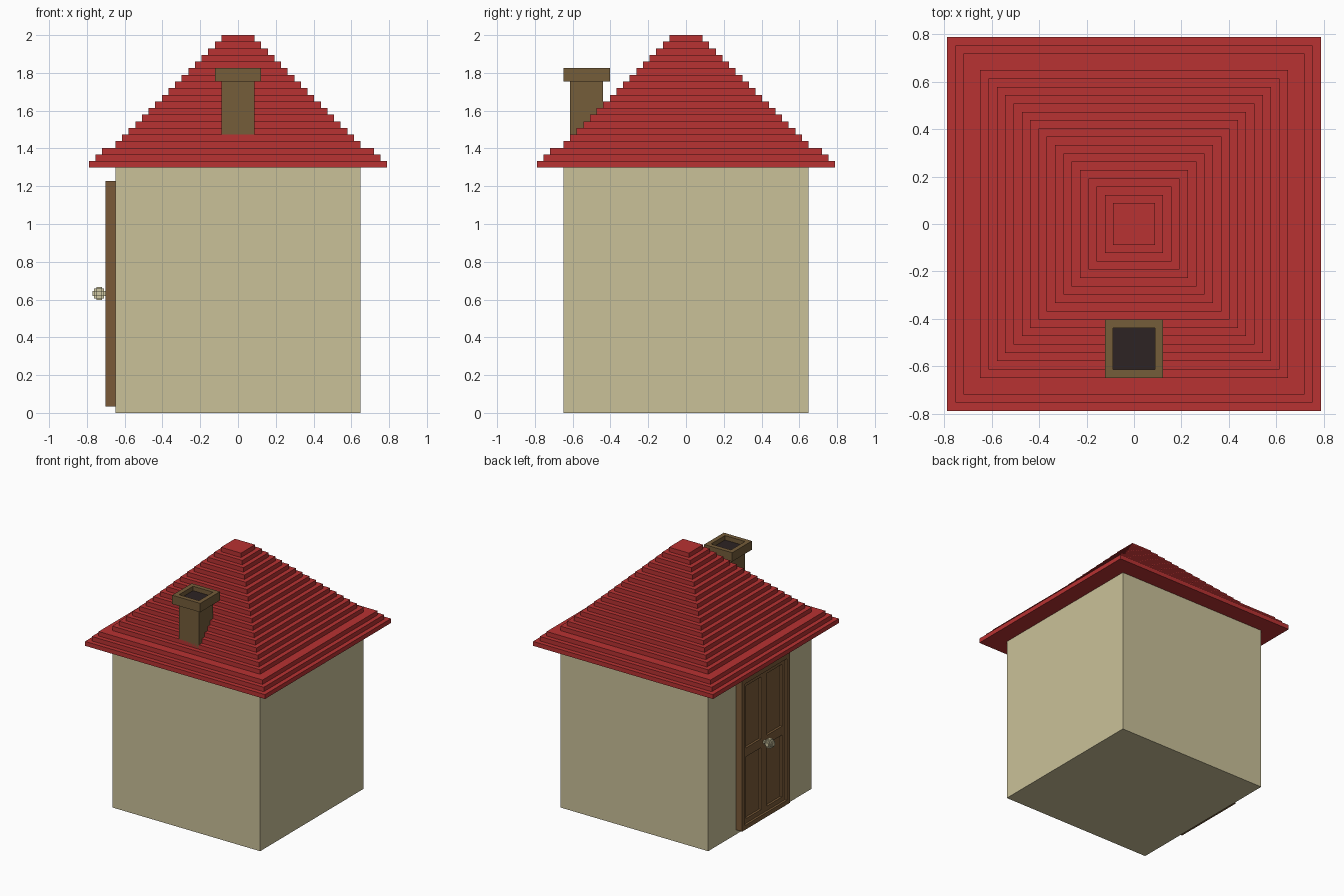
import bpy, bmesh

if "Cube" in bpy.data.objects:
    bpy.data.objects.remove(bpy.data.objects["Cube"])

U = 2 / 57  # stepping unit of the blocky model


def material(name, r, g, b):
    m = bpy.data.materials.new(name)
    lin = [((c / 255 + 0.055) / 1.055) ** 2.4 for c in (r, g, b)]
    m.diffuse_color = (*lin, 1)
    m.use_nodes = True
    m.node_tree.nodes["Principled BSDF"].inputs["Base Color"].default_value = m.diffuse_color
    return m


WALL = material("wall_cream", 202, 193, 153)
ROOF = material("roof_red", 184, 50, 50)
BRICK = material("chimney_brown", 117, 93, 58)
WOOD = material("door_brown", 122, 90, 56)
SOOT = material("soot_dark", 45, 35, 36)
KNOB = material("knob_pale", 208, 200, 162)


def finish(name, bm, mat):
    bmesh.ops.recalc_face_normals(bm, faces=bm.faces)
    me = bpy.data.meshes.new(name)
    bm.to_mesh(me)
    bm.free()
    me.materials.append(mat)
    ob = bpy.data.objects.new(name, me)
    bpy.context.collection.objects.link(ob)
    return ob


def boxes(name, mat, *specs):
    """One object from boxes given as (x0, x1, y0, y1, z0, z1) in units U."""
    bm = bmesh.new()
    for x0, x1, y0, y1, z0, z1 in specs:
        for v in bmesh.ops.create_cube(bm, size=1)["verts"]:
            v.co.x = U * (x1 if v.co.x > 0 else x0)
            v.co.y = U * (y1 if v.co.y > 0 else y0)
            v.co.z = U * (z1 if v.co.z > 0 else z0)
    return finish(name, bm, mat)


def stepped(name, mat, cy, rings):
    """Skin of square rings (half width, z) in units U, capped at both ends."""
    bm = bmesh.new()
    loops = [[bm.verts.new((sx * h * U, (cy + sy * h) * U, z * U))
              for sx, sy in ((-1, -1), (1, -1), (1, 1), (-1, 1))] for h, z in rings]
    for a, b in zip(loops, loops[1:]):
        for i in range(4):
            j = (i + 1) % 4
            bm.faces.new((a[i], a[j], b[j], b[i]))
    bm.faces.new(loops[0])
    bm.faces.new(loops[-1])
    return finish(name, bm, mat)


# House body
boxes("walls", WALL, (-18.5, 18.5, -18.5, 18.5, 0, 37))

# Stepped roof: three wide eave courses, then seventeen courses to the top
halves = [22.5, 21.5, 20.5] + [18.5 - i for i in range(17)]
stepped("roof", ROOF, 0, [(h, 37 + i + k) for i, h in enumerate(halves) for k in (0, 1)])

# Chimney stack with wider cap and a sooty opening
chimney = stepped("chimney", BRICK, -15,
                  [(2.5, 40), (2.5, 50), (3.5, 50), (3.5, 52), (2.5, 52), (2.5, 51)])
chimney.data.materials.append(SOOT)
chimney.data.polygons[-1].material_index = 1

# Door on the left wall: outer frame, rails and stiles, recessed panels
boxes("door_panels", WOOD, (-19, -18.4, -8, 8, 1.5, 34.5))
boxes("door_frame", WOOD,
      (-20, -18.4, -8.5, -7.5, 1, 35), (-20, -18.4, 7.5, 8.5, 1, 35),
      (-20, -18.4, -7.5, 7.5, 34, 35), (-20, -18.4, -7.5, 7.5, 1, 2))
boxes("door_rails", WOOD,
      (-19.5, -18.5, -7.5, -6.5, 2, 34), (-19.5, -18.5, 6.5, 7.5, 2, 34),
      (-19.5, -18.5, -1, 1, 2, 34),
      (-19.5, -18.5, -6.5, 6.5, 2, 3), (-19.5, -18.5, -6.5, 6.5, 33, 34),
      (-19.5, -18.5, -6.5, 6.5, 17, 19))

# Blocky round knob
sizes = [(1, .4, .4), (.4, 1, .4), (.4, .4, 1), (.75, .75, .4), (.75, .4, .75), (.4, .75, .75)]
boxes("door_knob", KNOB, (-20.3, -19.3, -.3, .3, 17.7, 18.3),
      *[(-20.95 - a, -20.95 + a, -b, b, 18 - c, 18 + c) for a, b, c in sizes])
